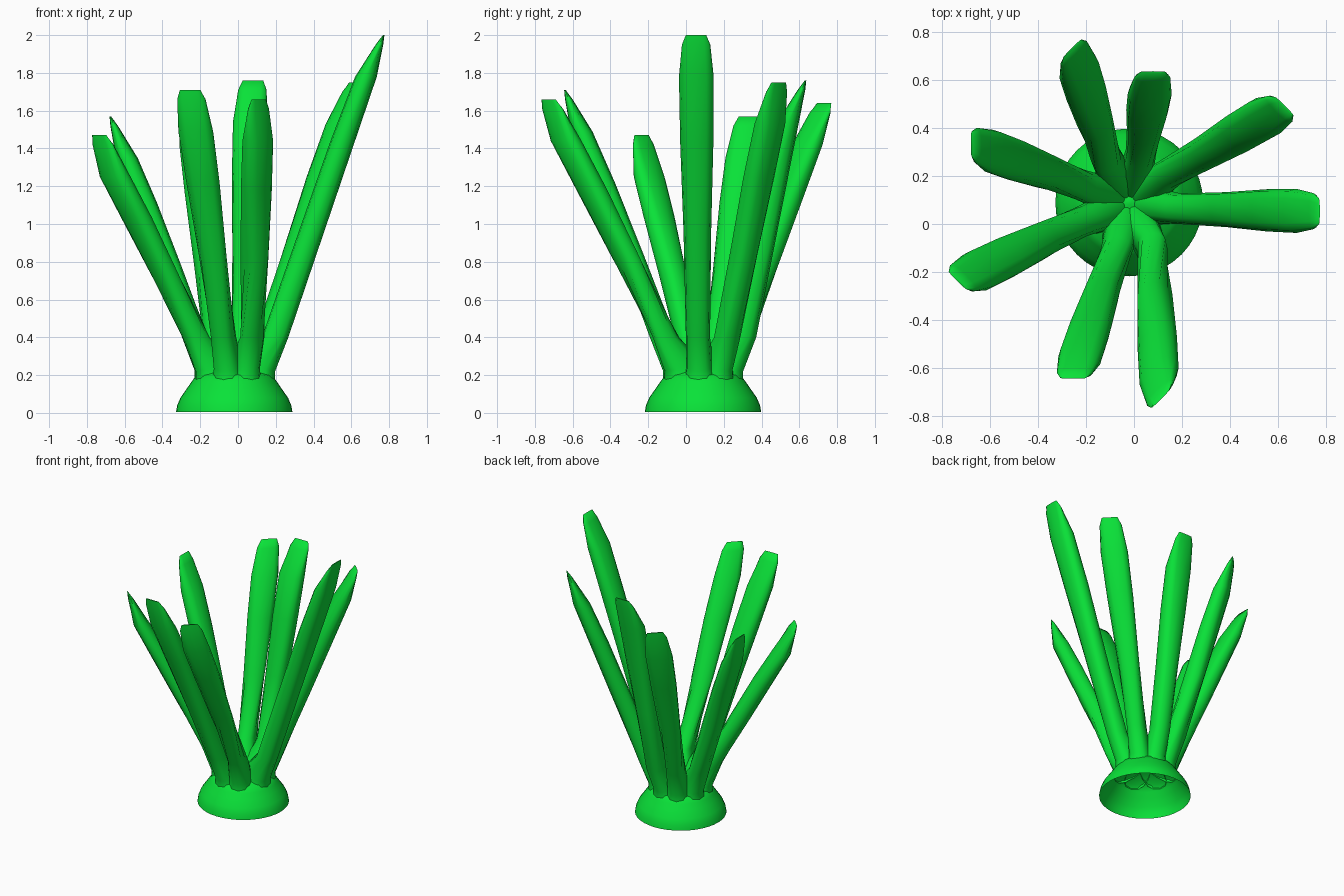
import bpy, bmesh, math
from mathutils import Vector

cube = bpy.data.objects.get("Cube")
if cube:
    bpy.data.objects.remove(cube, do_unlink=True)

green = bpy.data.materials.new("leaf_green")
green.use_nodes = True
color = (0.003, 0.76, 0.04, 1)
green.diffuse_color = color
green.node_tree.nodes["Principled BSDF"].inputs["Base Color"].default_value = color

CENTRE = Vector((-0.02, 0.09, 0))


def heading(degrees):
    a = math.radians(degrees)
    return Vector((math.cos(a), math.sin(a), 0))


def finish(name, bm, angle):
    bmesh.ops.recalc_face_normals(bm, faces=bm.faces)
    mesh = bpy.data.meshes.new(name)
    bm.to_mesh(mesh)
    bm.free()
    mesh.materials.append(green)
    obj = bpy.data.objects.new(name, mesh)
    bpy.context.collection.objects.link(obj)
    bpy.ops.object.select_all(action='DESELECT')
    obj.select_set(True)
    bpy.context.view_layer.objects.active = obj
    bpy.ops.object.shade_smooth_by_angle(angle=math.radians(angle))


def bridge(bm, rings):
    for low, high in zip(rings, rings[1:]):
        n = len(low)
        for i in range(n):
            j = (i + 1) % n
            bm.faces.new((low[i], low[j], high[j], high[i]))


# Flared skirt, open underneath, closed by a low cone between the blades
def skirt():
    bm = bmesh.new()
    profile = [(0.308, 0.005), (0.302, 0.04), (0.285, 0.08), (0.25, 0.13),
               (0.226, 0.165), (0.2, 0.2), (0.1, 0.235), (0.01, 0.27)]
    rings = [[bm.verts.new(CENTRE + heading(i * 9) * r + Vector((0, 0, z))) for i in range(40)]
             for r, z in profile]
    bridge(bm, rings)
    bm.faces.new(rings[-1])
    finish("base_skirt", bm, 70)


# Leaning blade with a wedge tip; its sections turn towards the facing direction
def blade(name, azimuth, facing, tip):
    inward, face = heading(azimuth), heading(facing)
    root = CENTRE + inward * 0.218
    end = Vector((tip[0], tip[1], 0))
    top = tip[2]
    lean = (end - root).normalized()
    knee, shoulder = root + lean * 0.07, end - lean * 0.04
    span = top - 0.62
    # outer edge point, offset direction, facing, height, inner rise, thickness, half width
    sections = [(root, inward, inward, 0.17, 0.085, 0.2, 0.08),
                (root, inward, inward, 0.22, 0.06, 0.19, 0.072),
                (knee, lean, lean, 0.4, 0, 0.14, 0.064),
                (knee.lerp(shoulder, 0.4), lean, face, 0.4 + span * 0.4, 0, 0.135, 0.073),
                (knee.lerp(shoulder, 0.75), lean, face, 0.4 + span * 0.75, 0, 0.13, 0.088),
                (shoulder, lean, face, top - 0.22, 0, 0.115, 0.092),
                (end - lean * 0.006, lean, face, top - 0.05, 0, 0.04, 0.075),
                (end, lean, face, top, 0, 0.008, 0.054)]
    bm = bmesh.new()
    rings = []
    for outer, back, u, z, rise, thick, width in sections:
        mid = outer - back * thick / 2
        side = Vector((-u.y, u.x, 0))
        ring = []
        for i in range(12):
            c, s = [math.copysign(abs(v) ** 0.8, v) for v in heading(i * 30).xy]
            up = Vector((0, 0, z + rise * (1 - c) / 2))
            ring.append(bm.verts.new(mid + u * c * thick / 2 + side * s * width + up))
        rings.append(ring)
    bridge(bm, rings)
    bm.faces.new(rings[-1])
    finish(name, bm, 60)


skirt()
for name, azimuth, facing, tip in [
        ("blade_left", -7, 0, (0.775, 0.053, 2.0)),
        ("blade_back_left", 36, 45, (0.63, 0.493, 1.75)),
        ("blade_back", 77, 90, (0.08, 0.637, 1.76)),
        ("blade_back_right", 117, 135, (-0.258, 0.735, 1.64)),
        ("blade_right_back", 160, 180, (-0.68, 0.335, 1.57)),
        ("blade_right_front", 202, 225, (-0.738, -0.237, 1.47)),
        ("blade_front_right", 255, 270, (-0.255, -0.645, 1.71)),
        ("blade_front_left", 296, 315, (0.11, -0.732, 1.66))]:
    blade(name, azimuth, facing, tip)
